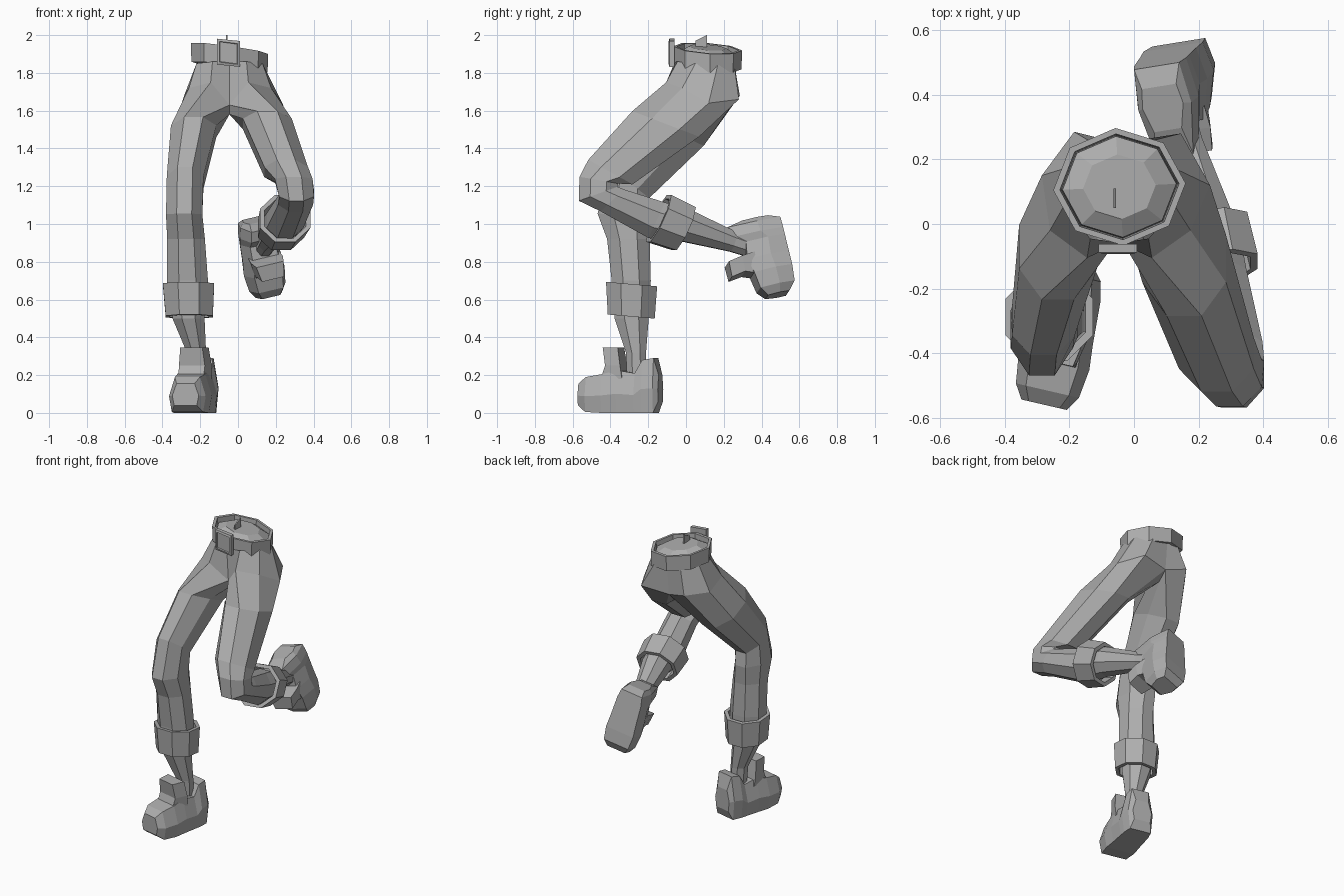
import bpy, bmesh
from math import sin, cos, radians, pi
from mathutils import Vector as V

if "Cube" in bpy.data.objects:
    bpy.data.objects.remove(bpy.data.objects["Cube"])

CX, CY = -0.045, 0.115          # waist centre
grey = bpy.data.materials.new("plain grey")
grey.diffuse_color = (0.42, 0.42, 0.42, 1)
grey.use_nodes = True
grey.node_tree.nodes["Principled BSDF"].inputs["Base Color"].default_value = grey.diffuse_color


def finish(name, bm):
    bmesh.ops.remove_doubles(bm, verts=bm.verts, dist=0.0005)
    bmesh.ops.recalc_face_normals(bm, faces=bm.faces)
    me = bpy.data.meshes.new(name)
    bm.to_mesh(me)
    bm.free()
    me.materials.append(grey)
    ob = bpy.data.objects.new(name, me)
    bpy.context.collection.objects.link(ob)
    return ob


def loft(bm, rings, cap_start=True, cap_end=True, closed=False, skip=()):
    """Skin a list of rings; skip leaves out (ring, side) faces."""
    vs = [[bm.verts.new(p) for p in r] for r in rings]
    n = len(vs[0])
    pairs = list(zip(vs, vs[1:])) + ([(vs[-1], vs[0])] if closed else [])
    for i, (a, b) in enumerate(pairs):
        for k in range(n):
            if (i, k) not in skip:
                j = (k + 1) % n
                bm.faces.new((a[k], a[j], b[j], b[k]))
    if not closed:
        if cap_start:
            bm.faces.new(vs[0])
        if cap_end:
            bm.faces.new(vs[-1])


def ring(c, rf, ro, pitch, s, yaw=0.0):
    """Eight-sided leg section: rf front-back, ro sideways, pitch tips the front up."""
    p = radians(pitch)
    f = V((0, -cos(p), sin(p)))
    o = V((s * cos(yaw), s * sin(yaw), 0))
    angs = [(-0.5 + k) * pi / 4 for k in range(8)]
    return [V(c) + f * cos(a) * rf + o * sin(a) * ro for a in angs]


# Trousers: half waist and half hip sections, then sections down each leg
WAIST = [(0, -.058, 1.86), (.09, -.045, 1.86), (.175, .05, 1.85), (.175, .17, 1.85),
         (.09, .255, 1.85), (0, .27, 1.85), (0, .2, 1.85), (0, .05, 1.85)]
HIP_A = [(0, -.04, 1.63), (.1, -.105, 1.75), (.215, -.02, 1.72), (.24, .15, 1.68),
         (.14, .285, 1.68), (0, .25, 1.64), (0, .19, 1.58), (0, .06, 1.58)]
HIP_B = HIP_A[:2] + [(.22, -.02, 1.72), (.28, .12, 1.64), (.19, .28, 1.66)] + HIP_A[5:]
LEG_A = [((-.235, -.07, 1.49), .195, .13, 25), ((-.28, -.30, 1.22), .145, .105, 38),
         ((-.285, -.325, 1.05), .155, .104, 2), ((-.275, -.305, .92), .122, .108, 0),
         ((-.268, -.29, .70), .112, .118, 0), ((-.265, -.29, .60), .11, .11, 0)]
LEG_B = [((.155, -.107, 1.53), .205, .14, 21), ((.255, -.40, 1.275), .145, .125, 29),
         ((.295, -.462, 1.232), .112, .108, 10), ((.31, -.465, 1.16), .118, .1, -20),
         ((.305, -.39, 1.125), .092, .1, -43), ((.25, -.155, 1.02), .112, .105, -65),
         ((.235, -.07, 1.0), .105, .105, -70)]
bm = bmesh.new()
for s, hip, leg in ((-1, HIP_A, LEG_A), (1, HIP_B, LEG_B)):
    top = [[V((CX + s * x, y, z)) for x, y, z in half] for half in (WAIST, hip)]
    loft(bm, top + [ring(*r, s) for r in leg], cap_start=False,
         skip={(0, 5), (0, 6), (0, 7)})
finish("trousers", bm)

# Lower shins
SHINS = [("standing_shin", -1, 0, [((-.265, -.29, .6), .1, .095, 0), ((-.262, -.288, .5), .098, .092, 0),
                                   ((-.22, -.265, .32), .058, .055, 0), ((-.215, -.262, .2), .055, .052, 0)]),
         ("raised_shin", 1, .22, [((.235, -.07, 1.0), .095, .095, -72), ((.225, 0, .99), .092, .09, -72),
                                  ((.16, .25, .905), .058, .055, -72), ((.14, .34, .875), .055, .052, -72)])]
for name, s, yaw, rows in SHINS:
    bm = bmesh.new()
    loft(bm, [ring(*r, s, yaw) for r in rows])
    finish(name, bm)

# Rolled cuffs: thick open bands
CUFFS = [("standing_cuff", -1, 0, (-.262, -.288, .682), (-.258, -.29, .51), 5),
         ("raised_cuff", 1, .22, (.25, -.145, 1.03), (.228, -.01, .975), -66)]
for name, s, yaw, a, b, p in CUFFS:
    bm = bmesh.new()
    loft(bm, [ring(c, r, r, p, s, yaw) for c, r in
              ((a, .147), (b, .135), (b, .11), (a, .122))], closed=True)
    finish(name, bm)


# Belt: tilted eight-sided band
def waist_ring(scale, dz):
    pts = []
    for k in range(8):
        a = k * pi / 4 + 0.06
        x, y = .205 * scale * cos(a), .182 * scale * sin(a)
        pts.append(V((CX + x, CY + y, 1.885 + dz - .14 * x - .07 * y)))
    return pts


bm = bmesh.new()
loft(bm, [waist_ring(1, .045), waist_ring(.985, -.055),
          waist_ring(.87, -.055), waist_ring(.9, .045)], closed=True)
finish("belt", bm)

# Waist top: low dome closing the trousers, with a small fin
bm = bmesh.new()
loft(bm, [waist_ring(.88, -.04), waist_ring(.86, .015), waist_ring(.55, .05)], cap_start=False)
finish("waist_top", bm)
bm = bmesh.new()
loft(bm, [[V((CX - .015 + d, y, z)) for y, z in ((.05, 1.92), (.05, 1.97), (.11, 2.0), (.11, 1.92))]
          for d in (-.004, .004)])
finish("waist_fin", bm)

# Buckle: tilted frame plate with an inset panel
bm = bmesh.new()
corners = [(-.06, -.067), (.06, -.067), (.06, .07), (-.06, .07)]


def plate(scale, y):
    return [V((-.05 + scale * x, y, 1.905 + scale * z - .1 * x)) for x, z in corners]


loft(bm, [plate(1, -.062), plate(1, -.088), plate(.8, -.092), plate(.76, -.084)])
finish("buckle", bm)

# Shoes: sections from heel to toe (distance, half width, base, top)
SHOE = [(0, .065, .06, .2), (.025, .085, 0, .29), (.085, .098, 0, .28), (.125, .1, 0, .21),
        (.22, .105, 0, .225), (.3, .112, 0, .205), (.39, .1, .005, .19), (.435, .072, .04, .155)]
SIDES = [(-.85, 0), (.85, 0), (1, .45), (.68, 1), (-.68, 1), (-1, .45)]
FEET = [("standing", 1, V((-.18, -.135, 0)), V((-.225, -.975, 0)), V((0, 0, 1))),
        ("raised", .97, V((.065, .483, 1.045)), V((.19, .22, -.95)), V((.2, -.96, -.19)))]
for name, length, org, t, u in FEET:
    t.normalize()
    u = (u - t * u.dot(t)).normalized()
    side = t.cross(u)

    def at(d, w, h):
        return org + t * d * length + side * w + u * h

    bm = bmesh.new()
    loft(bm, [[at(d, w * a, b + (h - b) * q) for a, q in SIDES] for d, w, b, h in SHOE])
    finish(name + "_shoe", bm)
    # Tongue standing up in front of the ankle
    bm = bmesh.new()
    top = .345 if name == "standing" else .325
    loft(bm, [[at(d, w, h) for d, w in ((d0, -w0), (d1, -w0 * .8), (d1, w0 * .8), (d0, w0))]
              for d0, d1, w0, h in ((.19, .31, .085, .18), (.2, .285, .088, .25), (.215, .3, .075, top))])
    finish(name + "_tongue", bm)
